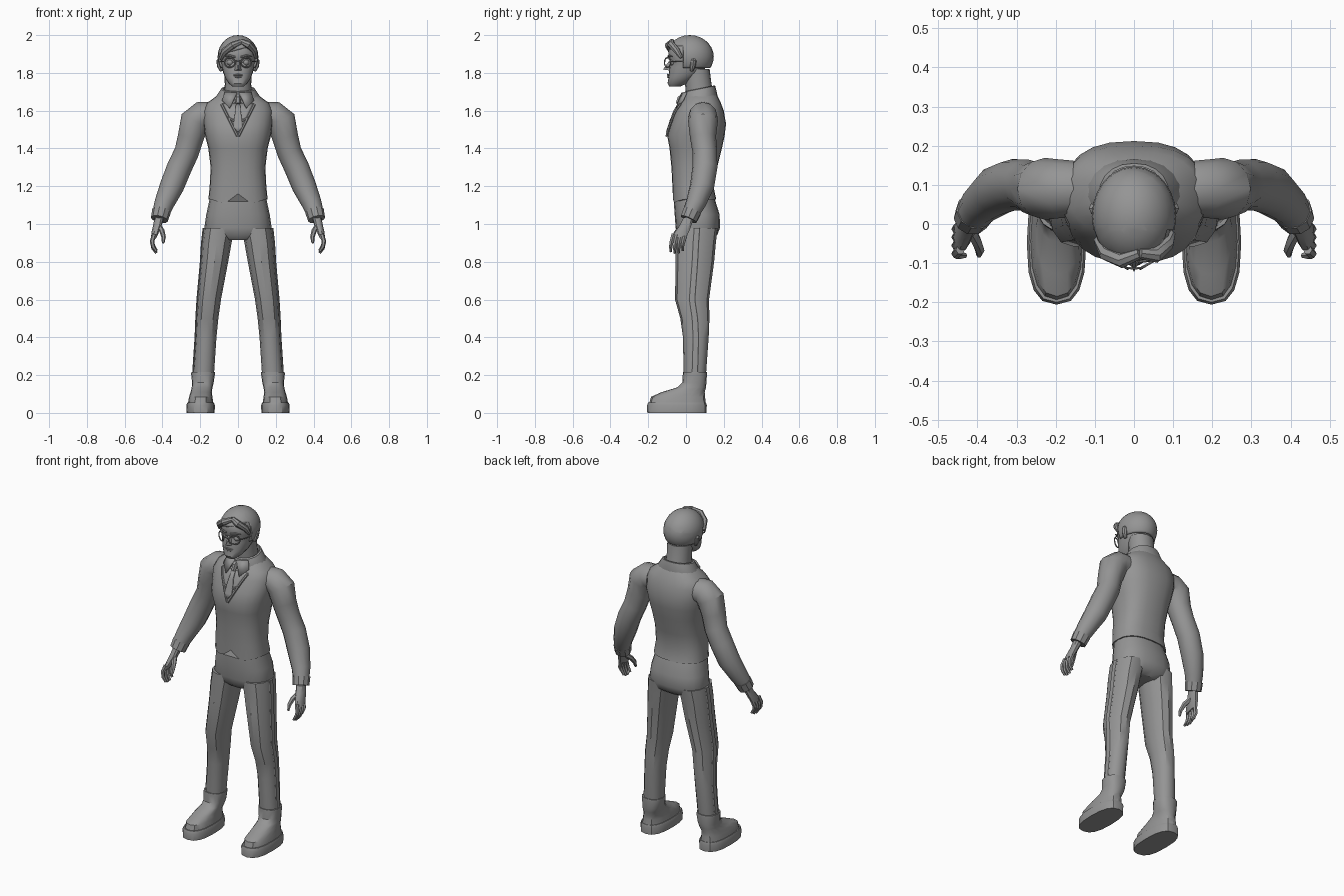
import bpy, bmesh, math
from mathutils import Vector

cloth = bpy.data.materials.new("plain grey")
cloth.diffuse_color = (0.3, 0.3, 0.3, 1)


def finish(name, bm, mirror=False, angle=35):
    bmesh.ops.recalc_face_normals(bm, faces=bm.faces)
    me = bpy.data.meshes.new(name)
    bm.to_mesh(me)
    bm.free()
    me.materials.append(cloth)
    ob = bpy.data.objects.new(name, me)
    bpy.context.collection.objects.link(ob)
    bpy.ops.object.select_all(action='DESELECT')
    ob.select_set(True)
    bpy.context.view_layer.objects.active = ob
    bpy.ops.object.shade_smooth_by_angle(angle=math.radians(angle))
    if mirror:
        ob.modifiers.new("mirror", 'MIRROR')
    return ob


def skin(bm, rings, caps=True):
    vs = [[bm.verts.new(p) for p in r] for r in rings]
    n = len(vs[0])
    for a, b in zip(vs, vs[1:]):
        for i in range(n):
            bm.faces.new((a[i], a[(i + 1) % n], b[(i + 1) % n], b[i]))
    if caps:
        bm.faces.new(vs[0])
        bm.faces.new(vs[-1])
    return vs


def oval(cx, cy, z, rx, ry, n, p, lean=0):
    pts = []
    for i in range(n):
        a = 2 * math.pi * i / n
        c, s = math.cos(a), math.sin(a)
        dx = math.copysign(abs(c) ** (2 / p), c) * rx
        dy = math.copysign(abs(s) ** (2 / p), s) * ry
        pts.append((cx + dx, cy + dy, z + lean * dy))
    return pts


def loft(name, rows, n=16, p=2.3, mirror=False, lean=0, caps=True):
    """Stack of level ovals: (cx, cy, z, rx, ry)."""
    bm = bmesh.new()
    skin(bm, [oval(*r, n, p, lean) for r in rows], caps)
    return finish(name, bm, mirror)


def tube(name, path, n=8, mirror=True):
    """Tapered limb through points (x, y, z, radius)."""
    bm = bmesh.new()
    pts = [Vector(q[:3]) for q in path]
    rings = []
    for i, q in enumerate(path):
        t = (pts[min(i + 1, len(pts) - 1)] - pts[max(i - 1, 0)]).normalized()
        ref = Vector((0, 1, 0)) if abs(t.y) < 0.95 else Vector((0, 0, 1))
        u = t.cross(ref).normalized()
        v = u.cross(t)
        rings.append([pts[i] + q[3] * (u * math.cos(a) + v * math.sin(a))
                      for a in (2 * math.pi * k / n for k in range(n))])
    skin(bm, rings)
    return finish(name, bm, mirror)


def span(rows):
    """(z, rx, y front, y back) to level ovals."""
    return [(0, (f + b) / 2, z, rx, (b - f) / 2) for z, rx, f, b in rows]


VEST = span([(1.13, .157, -.07, .16), (1.2, .15, -.072, .145), (1.3, .145, -.077, .165),
             (1.4, .157, -.087, .19), (1.47, .175, -.1, .205), (1.53, .183, -.08, .212),
             (1.6, .185, -.055, .2), (1.64, .165, -.03, .185), (1.68, .11, 0, .165),
             (1.7, .08, .02, .15)])


def chest(x, z, off):
    """Point lying just in front of the vest."""
    for a, b in zip(VEST, VEST[1:]):
        if a[2] <= z <= b[2]:
            k = (z - a[2]) / (b[2] - a[2])
            cy, rx, ry = (a[j] + k * (b[j] - a[j]) for j in (1, 3, 4))
            return (x, cy - ry * (1 - min(1, abs(x / rx)) ** 2.5) ** .4 - off, z)


def plate(name, rows, off):
    bm = bmesh.new()
    g = [[bm.verts.new(chest(w * k / 3, z, off)) for k in range(-3, 4)] for z, w in rows]
    for a, b in zip(g, g[1:]):
        for i in range(6):
            bm.faces.new((a[i], a[i + 1], b[i + 1], b[i]))
    ob = finish(name, bm)
    m = ob.modifiers.new("thick", 'SOLIDIFY')
    m.thickness = .006


# Vest with a pointed front hem
bm = bmesh.new()
rings = skin(bm, [oval(*r, 24, 2.5) for r in VEST])
for v in rings[0]:
    if v.co.y < .02:
        v.co.z += .03 - .75 * min(abs(v.co.x), .07) + max(0, abs(v.co.x) - .07) * .3
finish("vest", bm)

# Shirt front, tie and vest neckline
plate("shirt_front", [(1.47 + .021 * i, .004 + .0105 * i) for i in range(9)], .004)
plate("tie", [(1.49, .004), (1.515, .024), (1.56, .02), (1.6, .014), (1.64, .011)], .012)
tube("tie_knot", [(0, -.045, 1.635, .012), (0, -.03, 1.665, .018), (0, -.015, 1.68, .012)], 6, False)
tube("vest_neckline", [(*chest(.002 + .0105 * i, 1.465 + .021 * i, .003), .007) for i in range(9)], 6)
tube("shirt_fold", [(*chest(.02, 1.545, .008), .006), (*chest(.055, 1.565, .006), .005)], 6)

# Collar and neck
loft("neck", span([(1.62, .08, .01, .16), (1.68, .072, .0, .15), (1.74, .07, -.005, .135),
                   (1.82, .072, -.01, .125)]), 16, 2.1)
loft("collar", span([(1.655, .125, -.025, .165), (1.665, .123, -.028, .166), (1.715, .09, -.01, .155),
                     (1.718, .08, 0, .148), (1.68, .08, .0, .15)]), 20, 2.2, lean=.2, caps=False)
bm = bmesh.new()
bm.faces.new([bm.verts.new(q) for q in ((.006, -.025, 1.695), (.07, .0, 1.70),
                                        (.085, -.02, 1.655), (.045, -.055, 1.615))])
finish("collar_point", bm, True).modifiers.new("thick", 'SOLIDIFY').thickness = .008

# Hips and legs
loft("hips", span([(.915, .09, -.02, .13), (.94, .165, -.045, .165), (.98, .178, -.055, .18),
                   (1.05, .168, -.06, .178), (1.12, .153, -.065, .156), (1.2, .14, -.06, .135)]), 20, 2.4)
LEG = [(.182, .047, .2, .055, .058), (.182, .047, .22, .056, .06), (.17, .052, .4, .056, .068),
       (.163, .047, .5, .059, .077), (.153, .032, .6, .063, .09), (.125, .047, .8, .073, .102),
       (.113, .052, .9, .079, .106), (.1, .058, .98, .083, .11)]
loft("trouser_leg", LEG, 12, 2.2, True)
loft("side_seam", [(x + rx, y, z, .004, .018) for x, y, z, rx, ry in LEG], 8, 3, True)

# Boots
loft("boot_sole", [(.198, -.048, 0, .074, .157), (.198, -.048, .04, .076, .158),
                   (.198, -.047, .055, .07, .153)], 16, 2.6, True)
loft("boot", [(.198, -.045, .05, .067, .15), (.197, -.042, .085, .062, .143),
              (.195, -.015, .11, .056, .114), (.19, .03, .135, .055, .076),
              (.186, .044, .16, .057, .064), (.185, .047, .205, .063, .064),
              (.185, .047, .217, .062, .063)], 16, 2.4, True)

# Sleeves and cuffs
tube("sleeve", [(.155, .09, 1.575, .072), (.19, .09, 1.575, .075), (.228, .09, 1.545, .079),
                (.25, .09, 1.46, .069), (.272, .1, 1.38, .065), (.31, .1, 1.3, .066),
                (.35, .085, 1.2, .064), (.39, .052, 1.11, .053), (.415, .018, 1.04, .043)], 12)
tube("cuff", [(.405, .034, 1.07, .05), (.416, .014, 1.025, .046)], 10)

# Hands: palm, fingers and thumb
bm = bmesh.new()
skin(bm, [oval(x, y, z, rx, ry, 10, 2.4, .25) for x, y, z, rx, ry in
          ((.416, .015, 1.04, .024, .03), (.425, .0, 1.0, .023, .036),
           (.437, -.022, .96, .02, .044), (.446, -.034, .93, .015, .042))])
finish("palm", bm, True)
for i in range(4):
    y, drop = -.066 + .021 * i, (.008, 0, .002, .014)[i]
    tube("finger_%d" % (i + 1), [(.444, y, .945, .012), (.455, y - .01, .908, .012),
                                 (.449, y - .015, .872 + drop, .01),
                                 (.432, y - .014, .846 + drop, .007)], 6)
tube("thumb", [(.42, -.01, .99, .015), (.402, -.045, .962, .014), (.394, -.068, .93, .012),
               (.396, -.08, .9, .007)], 6)

# Head
loft("head", span([(1.728, .03, -.088, -.03), (1.745, .05, -.098, .01), (1.775, .069, -.092, .05),
                   (1.80, .078, -.091, .085), (1.83, .086, -.088, .105), (1.855, .09, -.082, .115),
                   (1.875, .094, -.093, .122), (1.92, .095, -.092, .128), (1.96, .078, -.07, .11),
                   (1.985, .04, -.02, .07)]), 20, 2.3)
bm = bmesh.new()
nose = [bm.verts.new(q) for q in ((-.009, -.083, 1.872), (.009, -.083, 1.872), (.02, -.084, 1.812),
                                  (-.02, -.084, 1.812), (0, -.122, 1.818))]
for f in ((0, 1, 4), (1, 2, 4), (2, 3, 4), (3, 0, 4)):
    bm.faces.new([nose[k] for k in f])
finish("nose", bm)
tube("upper_lip", [(-.028, -.086, 1.786, .003), (0, -.096, 1.79, .006), (.028, -.086, 1.786, .003)], 6, False)
tube("lower_lip", [(-.024, -.086, 1.781, .003), (0, -.095, 1.778, .006), (.024, -.086, 1.781, .003)], 6, False)
tube("eyebrow", [(.014, -.094, 1.884, .005), (.045, -.09, 1.892, .006), (.072, -.073, 1.886, .003)], 6)
tube("ear", [(.088, .03, 1.81, .008), (.096, .035, 1.835, .015), (.098, .04, 1.865, .017),
             (.092, .04, 1.88, .008)], 8)

# Glasses: rims, bridge and temples
rim = [(.044 + .028 * math.cos(a), -.098 + .016 * math.cos(a), 1.855 + .026 * math.sin(a), .0035)
       for a in (math.pi * k / 8 for k in range(17))]
tube("glasses_rim", rim, 6)
tube("glasses_bridge", [(-.018, -.112, 1.86, .003), (0, -.114, 1.864, .003), (.018, -.112, 1.86, .003)], 6, False)
tube("glasses_temple", [(.071, -.084, 1.86, .003), (.094, -.03, 1.86, .003), (.1, .035, 1.862, .003)], 6)
bm = bmesh.new()
bmesh.ops.create_uvsphere(bm, u_segments=12, v_segments=8, radius=.017)
bmesh.ops.translate(bm, verts=bm.verts, vec=(.042, -.07, 1.856))
finish("eye", bm, True)

# Hair cap trimmed at the nape and opened over the face
bm = bmesh.new()
bmesh.ops.create_uvsphere(bm, u_segments=24, v_segments=14, radius=1)
for v in bm.verts:
    v.co = (v.co.x * .108, .02 + v.co.y * .127, 1.885 + v.co.z * .115)


def slice_hair(co, no, clear):
    bmesh.ops.bisect_plane(bm, geom=bm.verts[:] + bm.edges[:] + bm.faces[:], plane_co=co,
                           plane_no=no, clear_inner=clear)


slice_hair((0, 0, 1.825), (0, 0, 1), True)
slice_hair((0, -.015, 1.9), (0, 1, 0), False)
slice_hair((0, 0, 1.925), (-.25, 0, 1), False)
gone = [f for f in bm.faces if f.calc_center_median().y < -.015
        and f.calc_center_median().z < 1.925 + .25 * f.calc_center_median().x]
bmesh.ops.delete(bm, geom=gone, context='FACES')
m = finish("hair", bm).modifiers.new("thick", 'SOLIDIFY')
m.thickness = .014

# Swept fringe locks either side of the parting
tube("fringe_long", [(.015, -.075, 1.965, .014), (-.03, -.093, 1.945, .02), (-.07, -.075, 1.915, .02),
                     (-.092, -.04, 1.875, .012)], 8, False)
tube("fringe_short", [(.015, -.075, 1.968, .014), (.055, -.08, 1.95, .02), (.085, -.05, 1.92, .018),
                      (.096, -.025, 1.88, .01)], 8, False)
